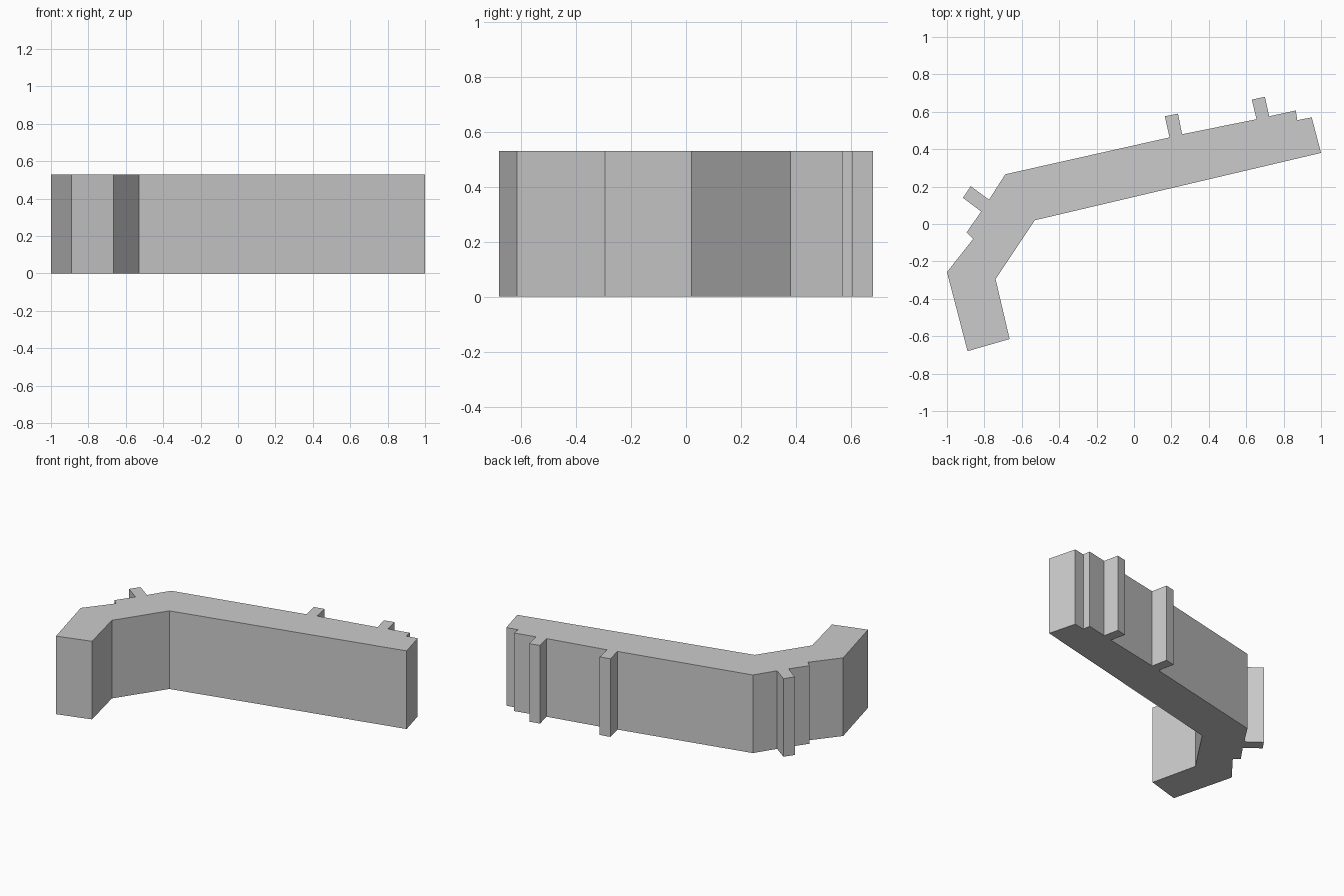
import bpy
import bmesh

cube = bpy.data.objects.get("Cube")
if cube:
    bpy.data.objects.remove(cube, do_unlink=True)

HEIGHT = 0.53

# Plan outline, counter-clockwise, grouped by stretch of wall
short_end = [(-0.89, -0.68), (-0.665, -0.615)]
inner_face = [(-0.74, -0.295), (-0.53, 0.02)]
long_end = [(1.0, 0.38), (0.95, 0.57), (0.873, 0.555), (0.865, 0.607)]
outer_rib = [(0.723, 0.576), (0.70, 0.68), (0.63, 0.665), (0.655, 0.56)]
middle_rib = [(0.257, 0.48), (0.235, 0.59), (0.165, 0.576), (0.19, 0.463)]
back_corner = [(-0.688, 0.266), (-0.775, 0.13)]
side_rib = [(-0.873, 0.202), (-0.915, 0.14), (-0.817, 0.067)]
side_step = [(-0.895, -0.045), (-0.86, -0.08), (-1.0, -0.257)]
outline = (short_end + inner_face + long_end + outer_rib + middle_rib
           + back_corner + side_rib + side_step)

# Single flat grey
grey = bpy.data.materials.new("plain grey")
grey.use_nodes = True
colour = (0.6, 0.6, 0.6, 1.0)
grey.diffuse_color = colour
grey.node_tree.nodes["Principled BSDF"].inputs["Base Color"].default_value = colour

# Angled wall: extrude the plan straight up
bm = bmesh.new()
base = bm.faces.new([bm.verts.new((x, y, 0)) for x, y in outline])
top = bmesh.ops.extrude_face_region(bm, geom=[base], use_keep_orig=True)["geom"]
bmesh.ops.translate(bm, vec=(0, 0, HEIGHT),
                    verts=[v for v in top if isinstance(v, bmesh.types.BMVert)])
bmesh.ops.recalc_face_normals(bm, faces=bm.faces)

mesh = bpy.data.meshes.new("angled_wall")
bm.to_mesh(mesh)
bm.free()
mesh.materials.append(grey)
wall = bpy.data.objects.new("angled_wall", mesh)
bpy.context.collection.objects.link(wall)
